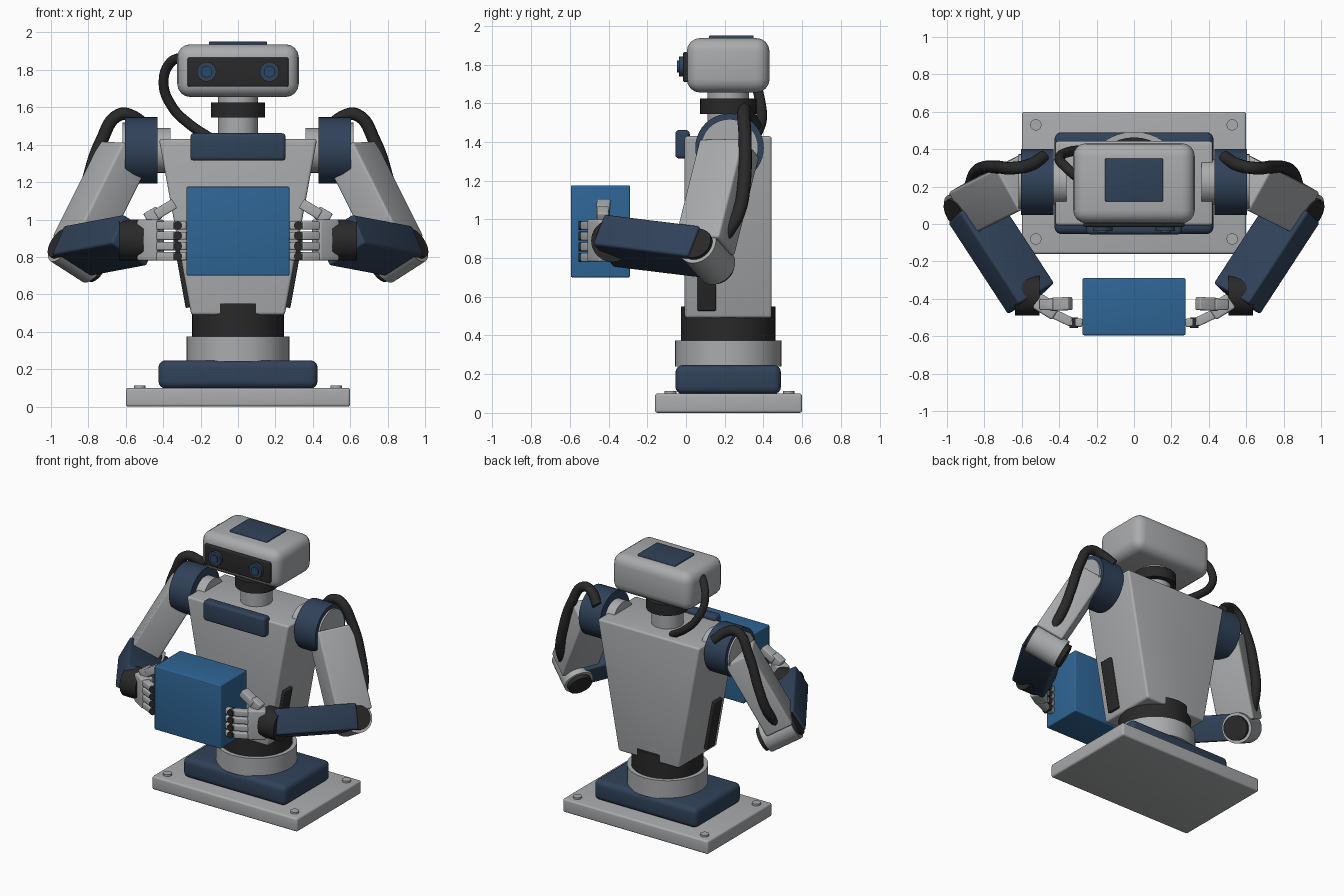
import bpy, bmesh, math
from mathutils import Matrix, Vector

cube = bpy.data.objects.get("Cube")
if cube:
    bpy.data.objects.remove(cube, do_unlink=True)


def material(name, r, g, b):
    m = bpy.data.materials.new(name)
    m.use_nodes = True
    m.diffuse_color = (r, g, b, 1)
    m.node_tree.nodes["Principled BSDF"].inputs["Base Color"].default_value = (r, g, b, 1)
    return m


GREY = material("light grey", 0.40, 0.41, 0.42)
NAVY = material("navy", 0.030, 0.054, 0.10)
DARK = material("charcoal", 0.022, 0.022, 0.023)
BLUE = material("box blue", 0.028, 0.13, 0.30)
LENS = material("lens blue", 0.022, 0.065, 0.15)
built = []


def finish(name, bm, mat, mirror):
    """Turn a bmesh into an object, plus its mirrored twin if wanted."""
    for side in ((1, -1) if mirror else (0,)):
        copy = bm.copy()
        if side < 0:
            copy.transform(Matrix.Scale(-1, 4, (1, 0, 0)))
        bmesh.ops.recalc_face_normals(copy, faces=copy.faces)
        label = {0: name, 1: "left_" + name, -1: "right_" + name}[side]
        mesh = bpy.data.meshes.new(label)
        copy.to_mesh(mesh)
        copy.free()
        mesh.materials.append(mat)
        obj = bpy.data.objects.new(label, mesh)
        bpy.context.collection.objects.link(obj)
        built.append(obj)
    bm.free()


def box(name, size, center, mat, bevel=0.012, axes=None, top=1, mirror=False):
    """Bevelled box; axes orients it, top widens its upper end in x."""
    bm = bmesh.new()
    bmesh.ops.create_cube(bm, size=1)
    for v in bm.verts:
        wide = top if v.co.z > 0 else 1
        v.co = Vector((v.co.x * size[0] * wide, v.co.y * size[1], v.co.z * size[2]))
    bmesh.ops.bevel(bm, geom=bm.edges[:], offset=bevel, segments=4, profile=0.5, affect='EDGES')
    if axes:
        bm.transform(Matrix(axes).transposed().to_4x4())
    bm.transform(Matrix.Translation(center))
    finish(name, bm, mat, mirror)


def cylinder(name, p, q, radius, mat, mirror=False):
    """Cylinder running from point p to point q."""
    p, q = Vector(p), Vector(q)
    bm = bmesh.new()
    bmesh.ops.create_cone(bm, cap_ends=True, segments=40, radius1=radius, radius2=radius,
                          depth=(q - p).length)
    turn = (q - p).to_track_quat('Z', 'Y').to_matrix().to_4x4()
    bm.transform(Matrix.Translation((p + q) / 2) @ turn)
    finish(name, bm, mat, mirror)


def beam(name, p, q, width, height, side, mat, bevel=0.012, mirror=True):
    """Box running from p to q, with its width along the side direction."""
    p, q = Vector(p), Vector(q)
    along = (q - p).normalized()
    side = Vector(side)
    side = (side - along * side.dot(along)).normalized()
    box(name, (width, height, (q - p).length), (p + q) / 2, mat, bevel,
        (side, along.cross(side), along), mirror=mirror)


def cable(name, points, radius, flip=1):
    data = bpy.data.curves.new(name, 'CURVE')
    data.dimensions = '3D'
    data.bevel_depth = radius
    data.bevel_resolution = 4
    data.use_fill_caps = True
    spline = data.splines.new('BEZIER')
    spline.bezier_points.add(len(points) - 1)
    for bp, (x, y, z) in zip(spline.bezier_points, points):
        bp.co = (x * flip, y, z)
        bp.handle_left_type = bp.handle_right_type = 'AUTO'
    data.materials.append(DARK)
    obj = bpy.data.objects.new(name, data)
    bpy.context.collection.objects.link(obj)
    bpy.ops.object.select_all(action='DESELECT')
    obj.select_set(True)
    bpy.context.view_layer.objects.active = obj
    bpy.ops.object.convert(target='MESH')
    built.append(bpy.context.view_layer.objects.active)


def column(name, low, high, radius, mat):
    cylinder(name, (0, MID, low), (0, MID, high), radius, mat)


MID = 0.218  # y of the body axis

# Base and waist
box("base_plate", (1.2, 0.76, 0.1), (0, 0.22, 0.05), GREY, 0.014)
box("base_cushion", (0.85, 0.545, 0.15), (0, MID, 0.172), NAVY, 0.038)
for y in (-0.08, 0.53):
    cylinder("base_bolt", (0.525, y, 0.09), (0.525, y, 0.113), 0.03, GREY, mirror=True)
column("waist_ring", 0.24, 0.375, 0.275, GREY)
column("waist_joint", 0.37, 0.55, 0.245, DARK)

# Torso, chest plate and side vents
box("torso", (0.5, 0.45, 0.94), (0, MID, 0.96), GREY, 0.015, top=1.69)
box("chest_plate", (0.51, 0.075, 0.147), (0, -0.018, 1.388), NAVY, 0.02)
beam("side_vent", (0.26, 0.107, 0.53), (0.327, 0.107, 0.9), 0.04, 0.097, (1, 0, 0), DARK, 0.006)

# Neck and head
column("neck_post", 1.42, 1.67, 0.108, GREY)
column("neck_collar", 1.545, 1.625, 0.145, DARK)
box("head", (0.65, 0.428, 0.282), (0, MID, 1.796), GREY, 0.07)
box("head_top_panel", (0.31, 0.23, 0.03), (0, 0.235, 1.936), NAVY, 0.006)
box("visor", (0.54, 0.05, 0.156), (0, 0.01, 1.788), DARK, 0.01)
cylinder("eye_rim", (0.168, 0, 1.79), (0.168, -0.037, 1.79), 0.052, NAVY, mirror=True)
cylinder("eye_lens", (0.168, 0, 1.79), (0.168, -0.046, 1.79), 0.03, LENS, mirror=True)
cable("neck_cable", [(-0.28, 0.23, 1.87), (-0.36, 0.3, 1.84), (-0.398, 0.35, 1.73),
                     (-0.35, 0.385, 1.6), (-0.26, 0.39, 1.51), (-0.14, 0.36, 1.43)], 0.027)

# Shoulders
cylinder("shoulder_axle", (0.36, 0.225, 1.37), (0.45, 0.225, 1.37), 0.12, GREY, mirror=True)
cylinder("shoulder_drum", (0.43, 0.225, 1.37), (0.605, 0.225, 1.37), 0.177, NAVY, mirror=True)
cylinder("shoulder_cap", (0.59, 0.225, 1.37), (0.618, 0.225, 1.37), 0.148, GREY, mirror=True)

# Arms: the elbow hinge is square to both arm segments
shoulder = Vector((0.6, 0.225, 1.37))
elbow = Vector((0.87, 0.09, 0.83))
wrist = Vector((0.55, -0.4, 0.89))
hinge = (elbow - shoulder).cross(wrist - elbow).normalized()
beam("upper_arm", shoulder, elbow.lerp(shoulder, 0.05), 0.2, 0.26, hinge, GREY, 0.014)
beam("forearm", elbow, wrist, 0.25, 0.18, hinge, NAVY, 0.014)
pivot = elbow + Vector((-0.01, 0.02, -0.02))
cylinder("elbow_hub", pivot - hinge * 0.115, pivot + hinge * 0.115, 0.105, GREY, mirror=True)
cylinder("elbow_pin", pivot - hinge * 0.135, pivot + hinge * 0.145, 0.085, DARK, mirror=True)
for label, flip in (("left", 1), ("right", -1)):
    cable(label + "_arm_cable", [(0.48, 0.36, 1.48), (0.56, 0.315, 1.55), (0.635, 0.3, 1.56),
                                 (0.73, 0.305, 1.42), (0.81, 0.3, 1.18), (0.85, 0.27, 1.03),
                                 (0.88, 0.19, 0.9)], 0.034, flip)

# Wrists and hands
cylinder("wrist_joint", (0.505, -0.38, 0.89), (0.635, -0.38, 0.89), 0.11, DARK, mirror=True)
beam("palm", (0.52, -0.41, 0.89), (0.415, -0.475, 0.89), 0.22, 0.09, (0, 0, 1), GREY)
beam("thumb_base", (0.49, -0.43, 1.0), (0.42, -0.43, 1.04), 0.06, 0.07, (0, 1, 0), GREY, 0.008)
beam("thumb_tip", (0.44, -0.43, 1.025), (0.34, -0.425, 1.085), 0.07, 0.055, (0, 1, 0), GREY, 0.008)
for i in range(4):
    z = 0.803 + i * 0.055
    beam("finger_base", (0.43, -0.48, z), (0.335, -0.525, z), 0.045, 0.05, (0, 0, 1), GREY, 0.008)
    beam("finger_tip", (0.35, -0.52, z), (0.275, -0.53, z), 0.042, 0.045, (0, 0, 1), GREY, 0.008)
    cylinder("finger_pin", (0.322, -0.5, z), (0.322, -0.556, z), 0.023, DARK, mirror=True)

# Carried box
box("carried_box", (0.55, 0.306, 0.475), (0, -0.442, 0.938), BLUE, 0.008)

# Smooth the rounded surfaces and keep the edges crisp
bpy.ops.object.select_all(action='DESELECT')
for obj in built:
    obj.select_set(True)
bpy.context.view_layer.objects.active = built[0]
bpy.ops.object.shade_smooth_by_angle(angle=math.radians(35))
